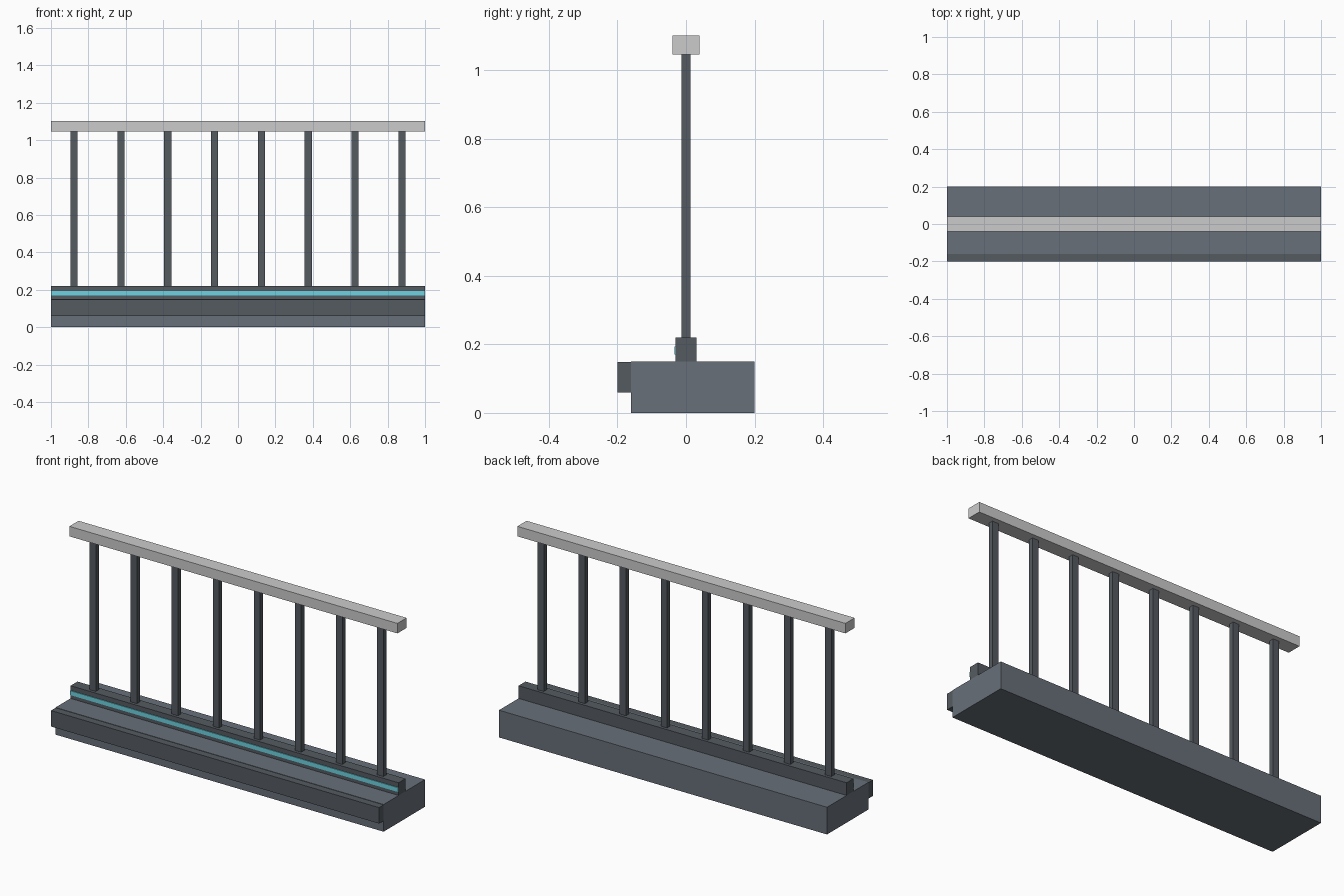
import bpy

if "Cube" in bpy.data.objects:
    bpy.data.objects.remove(bpy.data.objects["Cube"])


def material(name, rgb):
    m = bpy.data.materials.new(name)
    m.diffuse_color = (*rgb, 1)
    m.use_nodes = True
    m.node_tree.nodes["Principled BSDF"].inputs["Base Color"].default_value = m.diffuse_color
    return m


slate = material("slate", (0.14, 0.16, 0.19))
dark_metal = material("dark_metal", (0.09, 0.105, 0.12))
pale_metal = material("pale_metal", (0.65, 0.66, 0.66))
cyan = material("cyan_glow", (0.15, 0.65, 0.75))


def box(name, x, y, z, mat):
    """Axis-aligned box from (min, max) ranges."""
    ranges = (x, y, z)
    bpy.ops.mesh.primitive_cube_add(size=1, location=[(a + b) / 2 for a, b in ranges])
    ob = bpy.context.object
    ob.name = name
    ob.scale = [b - a for a, b in ranges]
    bpy.ops.object.transform_apply(location=False, rotation=False, scale=True)
    ob.data.materials.append(mat)
    return ob


full = (-1, 1)

# Ledge with a fascia strip along its front edge
box("base_ledge", full, (-0.16, 0.20), (0, 0.15), slate)
box("front_fascia", full, (-0.20, -0.16), (0.06, 0.148), dark_metal)

# Kerb under the posts, with an inlaid light strip on the front
box("kerb", full, (-0.03, 0.03), (0.15, 0.22), dark_metal)
box("light_strip", full, (-0.034, -0.03), (0.17, 0.194), cyan)

# Evenly spaced posts
count, spacing = 8, 0.2505
for i in range(count):
    x = (i - (count - 1) / 2) * spacing
    box(f"post_{i + 1}", (x - 0.019, x + 0.019), (-0.0135, 0.0135), (0.22, 1.047), dark_metal)

# Handrail
box("handrail", full, (-0.04, 0.04), (1.047, 1.102), pale_metal)
